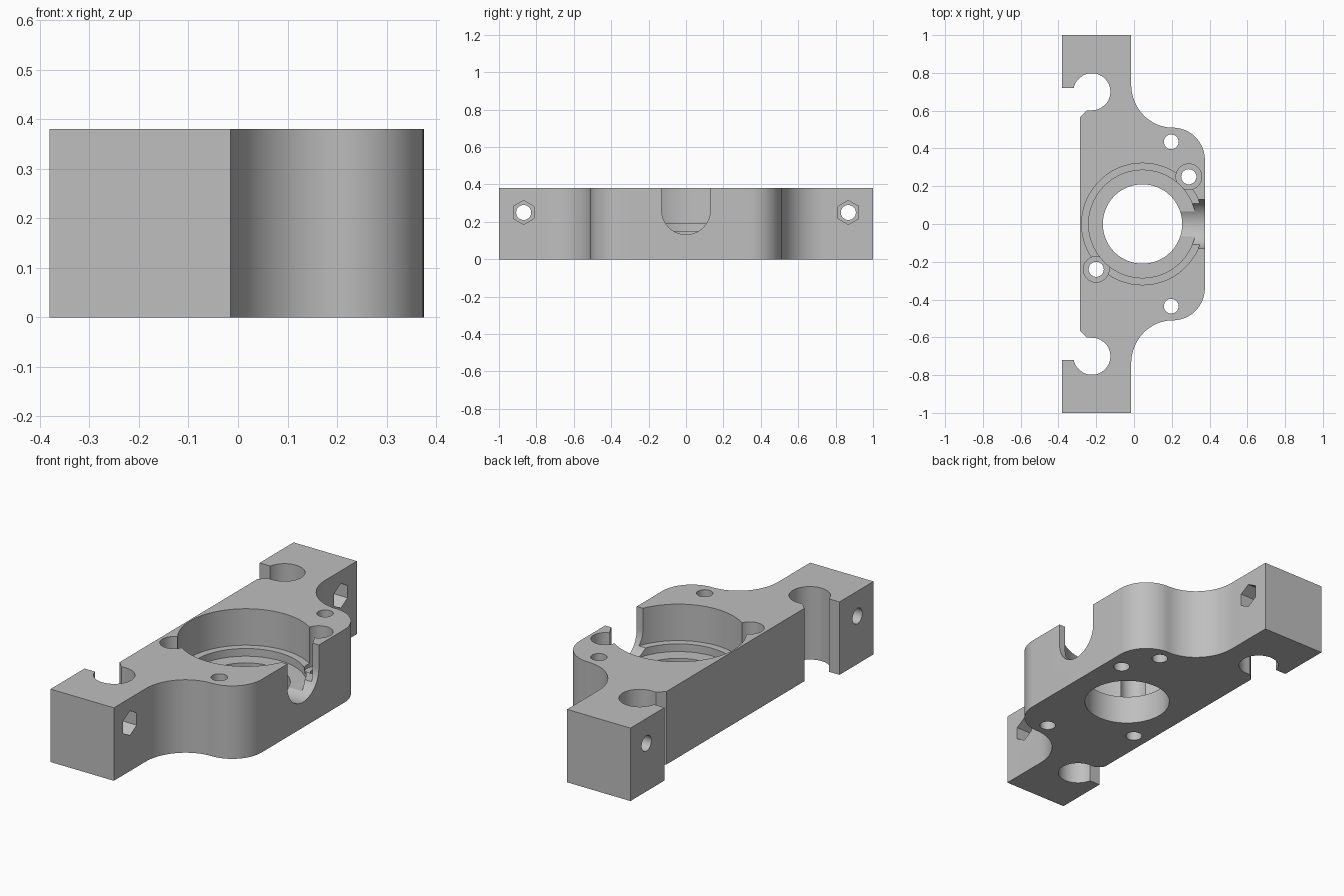
import bpy, bmesh
from math import sin, cos, pi, radians, sqrt
from mathutils import Matrix

if "Cube" in bpy.data.objects:
    bpy.data.objects.remove(bpy.data.objects["Cube"], do_unlink=True)

HEIGHT = 0.38
BORE_X = 0.045

grey = bpy.data.materials.new("machined grey")
grey.use_nodes = True
tone = (0.52, 0.52, 0.52, 1)
grey.diffuse_color = tone
grey.node_tree.nodes["Principled BSDF"].inputs["Base Color"].default_value = tone


def arc(cx, cy, r, start, end, steps=20):
    """Points on an arc, angles in degrees."""
    angles = [radians(start + (end - start) * i / steps) for i in range(steps + 1)]
    return [(cx + r * cos(a), cy + r * sin(a)) for a in angles]


def prism(name, outline, low, high, axis="Z"):
    """Extrude an outline along z, or a (y, z) outline along x."""
    bm = bmesh.new()
    place = (lambda a, b: (a, b, low)) if axis == "Z" else (lambda a, b: (low, a, b))
    face = bm.faces.new([bm.verts.new(place(a, b)) for a, b in outline])
    grown = bmesh.ops.extrude_face_region(bm, geom=[face])
    step = (0, 0, high - low) if axis == "Z" else (high - low, 0, 0)
    bmesh.ops.translate(bm, vec=step, verts=[v for v in grown["geom"] if isinstance(v, bmesh.types.BMVert)])
    bmesh.ops.recalc_face_normals(bm, faces=bm.faces)
    mesh = bpy.data.meshes.new(name)
    bm.to_mesh(mesh)
    bm.free()
    mesh.materials.append(grey)
    obj = bpy.data.objects.new(name, mesh)
    bpy.context.collection.objects.link(obj)
    return obj


def ring(a, b, r, sides=48, turn=0):
    return [(a + r * cos(turn + 2 * pi * i / sides), b + r * sin(turn + 2 * pi * i / sides)) for i in range(sides)]


# Half outline: rounded lobe, fillet, ear, open hook hole and chamfer
half = arc(0.205, 0.34, 0.17, 0, 90)
half += arc(0.205, 0.74, 0.22, 270, 180)[1:]
half = [(x, y if x > 0.2 or y < 0.5 else 0.51 + (y - 0.52) * 0.23 / 0.22) for x, y in half]
half += [(-0.015, 1), (-0.38, 1), (-0.38, 0.72)]
half += arc(-0.223, 0.70, 0.098, 168, -90, 40)
half += [(-0.25, 0.602), (-0.285, 0.567)]
outline = half + [(x, -y) for x, y in reversed(half)]
body = prism("carriage_block", outline, 0, HEIGHT)


def cut(name, shape, low, high, axis="Z"):
    cutter = prism(name, shape, low, high, axis)
    cutter.hide_render = True
    mod = body.modifiers.new(name, "BOOLEAN")
    mod.operation = "DIFFERENCE"
    mod.solver = "EXACT"
    mod.object = cutter
    bpy.context.view_layer.objects.active = body
    bpy.ops.object.modifier_apply(modifier=name)
    bpy.data.objects.remove(cutter, do_unlink=True)


# Stepped central bore
for name, radius, floor in (("through_bore", 0.21, -0.1), ("seat_bore", 0.285, 0.15), ("main_bore", 0.322, 0.19)):
    cut(name, ring(BORE_X, 0, radius, 96), floor, 0.5)

# Round-bottomed slot in the side wall
cut("side_slot", [(0.13, 0.5)] + arc(0, 0.262, 0.13, 0, -180, 32) + [(-0.13, 0.5)], 0.1, 0.6, "X")

# Counterbored screw holes beside the bore
for x, y in ((0.29, 0.25), (-0.2, -0.24)):
    cut("counterbore", ring(x, y, 0.068), 0.17, 0.5)
    cut("screw_hole", ring(x, y, 0.04), -0.1, 0.5)

for side in (1, -1):
    # Lobe holes
    cut("lobe_hole", ring(0.197, side * 0.435, 0.039), -0.1, 0.5)
    # Clamp bolt holes with hexagonal nut pockets
    cut("bolt_hole", ring(side * 0.868, 0.25, 0.04), -0.6, 0.2, "X")
    cut("nut_pocket", ring(side * 0.868, 0.25, 0.064, 6, pi / 2), -0.115, 0.1, "X")

# Smooth curved walls, sharp machined edges
bpy.ops.object.select_all(action="DESELECT")
body.select_set(True)
bpy.context.view_layer.objects.active = body
bpy.ops.object.shade_smooth_by_angle(angle=radians(30))
